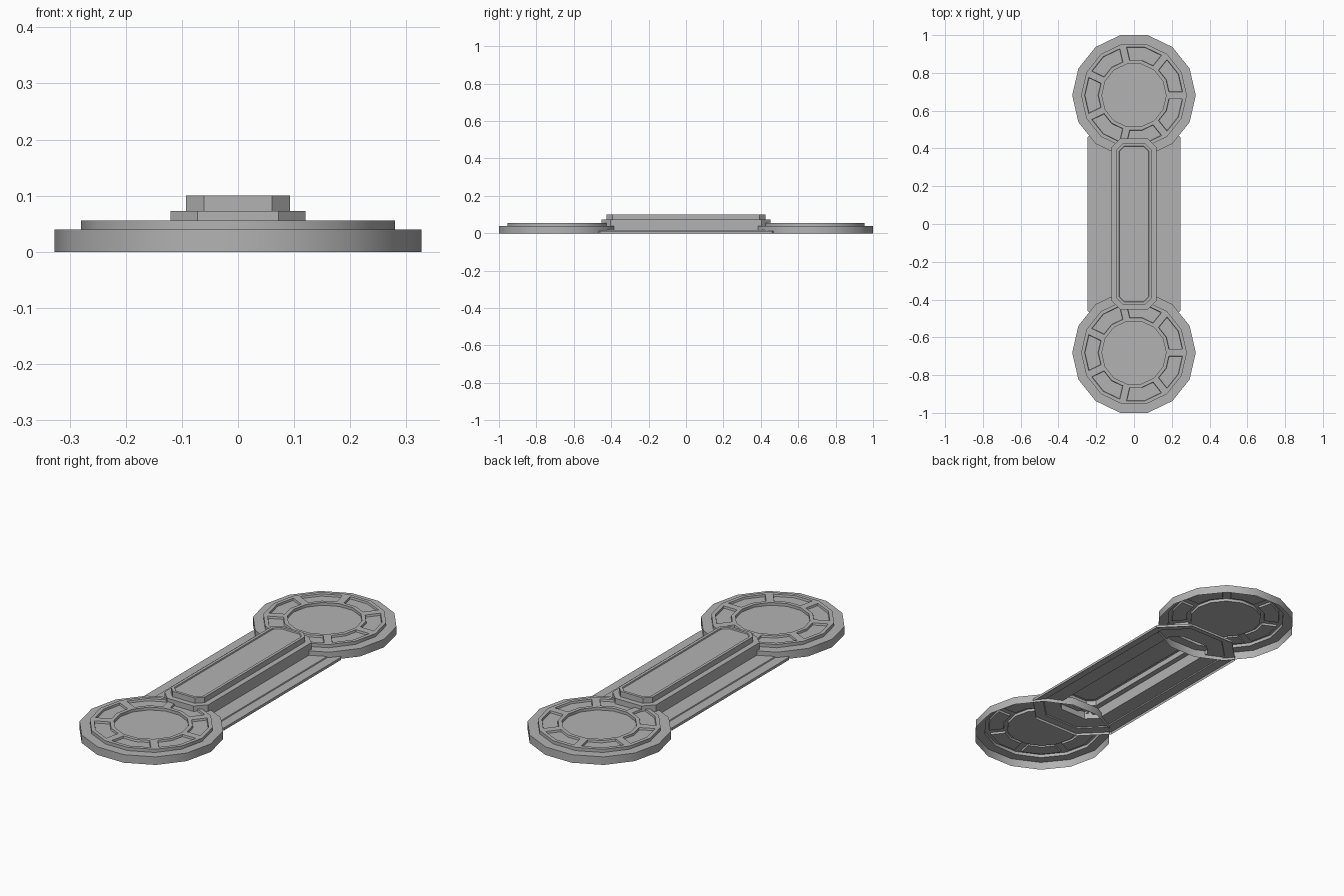
import bpy, bmesh, math

cube = bpy.data.objects.get("Cube")
if cube:
    bpy.data.objects.remove(cube, do_unlink=True)

grey = bpy.data.materials.new("plain_grey")
grey.use_nodes = True
colour = (0.45, 0.45, 0.45, 1)
grey.diffuse_color = colour
grey.node_tree.nodes["Principled BSDF"].inputs["Base Color"].default_value = colour


def circle(radius, sides=14):
    return [(radius * math.cos(2 * math.pi * i / sides),
             radius * math.sin(2 * math.pi * i / sides)) for i in range(sides)]


def octagon(x, y, cut):
    quarter = [(x, y - cut), (x - cut, y)]
    half = quarter + [(-px, py) for px, py in reversed(quarter)]
    return half + [(-px, -py) for px, py in half]


def loft(bm, rings):
    """Skin a stack of (outline, height) rings, open below and capped on top."""
    loops = [[bm.verts.new((x, y, z)) for x, y in outline] for outline, z in rings]
    bands = []
    for a, b in zip(loops, loops[1:]):
        n = len(a)
        bands.append([bm.faces.new((a[i], a[(i + 1) % n], b[(i + 1) % n], b[i]))
                      for i in range(n)])
    bm.faces.new(loops[-1])
    bm.normal_update()
    return bands


def finish(bm, name, location=(0, 0, 0)):
    mesh = bpy.data.meshes.new(name)
    bm.to_mesh(mesh)
    bm.free()
    mesh.materials.append(grey)
    obj = bpy.data.objects.new(name, mesh)
    obj.location = location
    bpy.context.collection.objects.link(obj)
    bpy.ops.object.select_all(action='DESELECT')
    obj.select_set(True)
    bpy.context.view_layer.objects.active = obj
    bpy.ops.object.shade_smooth_by_angle(angle=math.radians(30))
    return obj


# Round end pads: stepped rim, raised ring with seven pockets, sunken centre
def end_pad(name, y):
    bm = bmesh.new()
    profile = [(0.327, 0), (0.327, 0.04), (0.28, 0.04),
               (0.28, 0.056), (0.17, 0.056), (0.17, 0.042)]
    bands = loft(bm, [(circle(r), z) for r, z in profile])
    ring = bands[3]
    for i in range(0, len(ring), 2):
        pocket = ring[i:i + 2]
        bmesh.ops.inset_region(bm, faces=pocket, thickness=0.018, use_even_offset=True)
        bmesh.ops.inset_region(bm, faces=pocket, thickness=0.002, depth=-0.01,
                               use_even_offset=True)
    return finish(bm, name, (0, y, 0))


end_pad("front_pad", -0.681)
end_pad("back_pad", 0.681)

# Connecting bar: thin flange rising in steps to a panelled ridge
bm = bmesh.new()
steps = [(0.245, 0.58, 0.12, 0), (0.245, 0.58, 0.12, 0.013),
         (0.197, 0.54, 0.1, 0.013), (0.195, 0.538, 0.1, 0.018),
         (0.12, 0.453, 0.048, 0.018), (0.12, 0.453, 0.048, 0.073),
         (0.093, 0.426, 0.032, 0.073), (0.093, 0.426, 0.032, 0.1),
         (0.079, 0.412, 0.026, 0.1), (0.077, 0.41, 0.026, 0.094)]
loft(bm, [(octagon(x, y, cut), z) for x, y, cut, z in steps])
finish(bm, "connecting_bar")
